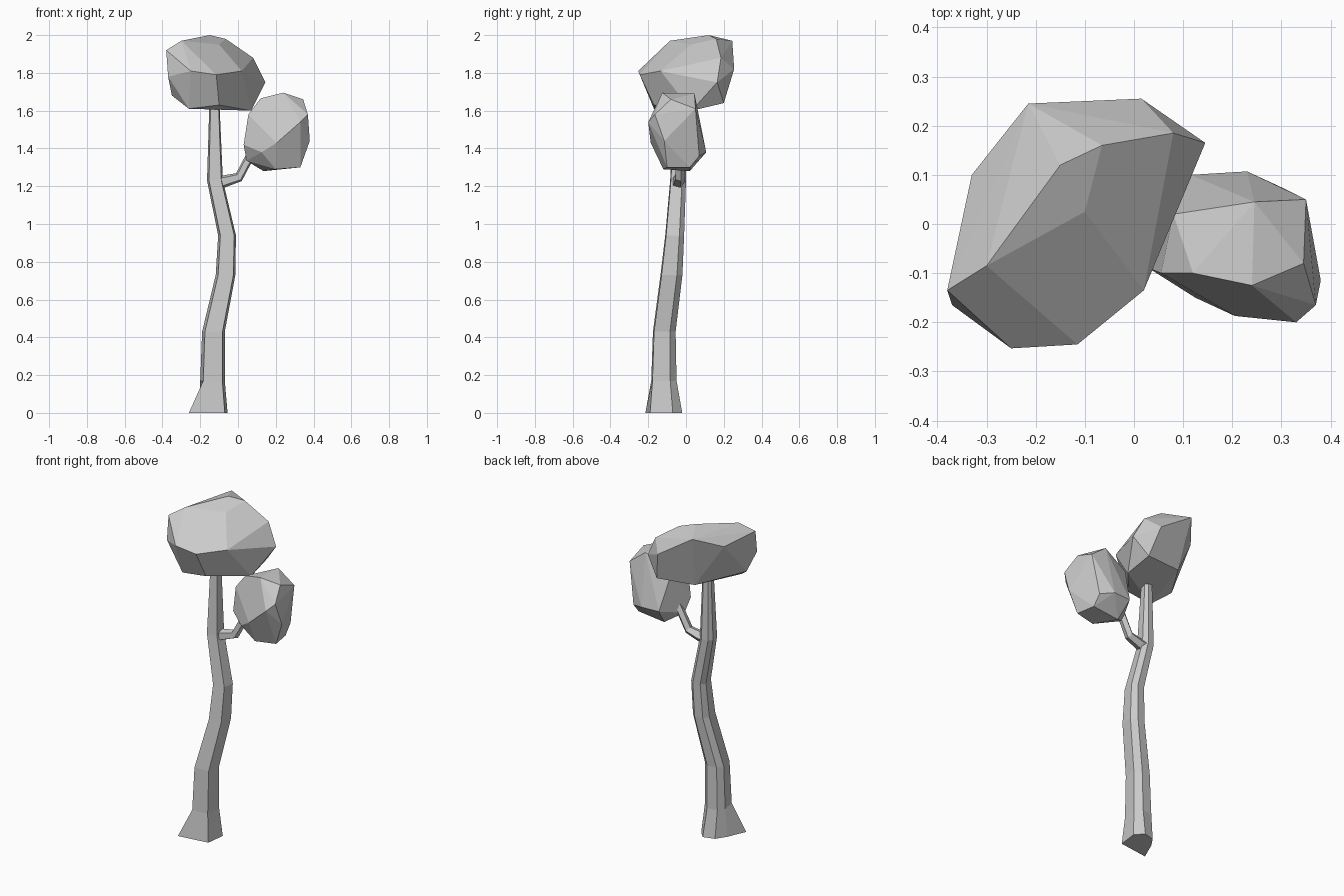
import bpy, bmesh
from mathutils import Vector


def make_object(name, bm):
    bmesh.ops.recalc_face_normals(bm, faces=bm.faces)
    mesh = bpy.data.meshes.new(name)
    bm.to_mesh(mesh)
    bm.free()
    obj = bpy.data.objects.new(name, mesh)
    bpy.context.collection.objects.link(obj)
    return obj


def loft(name, rings):
    bm = bmesh.new()
    loops = [[bm.verts.new(p) for p in ring] for ring in rings]
    n = len(loops[0])
    for a, b in zip(loops, loops[1:]):
        for i in range(n):
            j = (i + 1) % n
            bm.faces.new((a[i], a[j], b[j], b[i]))
    bm.faces.new(loops[0])
    bm.faces.new(loops[-1])
    return make_object(name, bm)


def faceted_blob(name, points):
    bm = bmesh.new()
    for p in points:
        bm.verts.new(p)
    hull = bmesh.ops.convex_hull(bm, input=bm.verts)
    loose = [v for v in bm.verts if not v.link_faces]
    bmesh.ops.delete(bm, geom=loose, context='VERTS')
    bmesh.ops.dissolve_limit(bm, angle_limit=0.12, verts=bm.verts, edges=bm.edges)
    return make_object(name, bm)


# Six-sided trunk: flared root, then stations (x, y, z, half width, half depth)
section = [(-0.75, -1), (0.8, -0.9), (1, 0.5), (0.4, 1), (-0.6, 0.9), (-1, 0.3)]
root = [(-0.26, -0.215, 0), (-0.07, -0.19, 0), (-0.055, -0.07, 0),
        (-0.10, -0.02, 0), (-0.17, -0.04, 0), (-0.21, -0.10, 0)]
stations = [(-0.135, -0.117, 0.17, 0.065, 0.067), (-0.13, -0.115, 0.43, 0.06, 0.06),
            (-0.066, -0.077, 0.73, 0.052, 0.058), (-0.058, -0.06, 0.94, 0.047, 0.05),
            (-0.122, -0.042, 1.23, 0.042, 0.042), (-0.125, -0.035, 1.66, 0.026, 0.026)]
loft("trunk", [root] + [[(x + u * rx, y + v * ry, z) for u, v in section]
                        for x, y, z, rx, ry in stations])

# Side branch: five-sided elbow bending up into the small crown
path = [(-0.125, -0.04, 1.225, 0.036), (-0.075, -0.04, 1.225, 0.034),
        (0.005, -0.035, 1.248, 0.027), (0.085, -0.03, 1.40, 0.024)]
directions = [(1, 0, 0.05), (1, 0, 0.1), (0.85, 0, 0.6), (0.5, 0, 1)]
pent = [(1, 0), (0.31, 0.95), (-0.81, 0.59), (-0.81, -0.59), (0.31, -0.95)]
rings = []
for (x, y, z, r), d in zip(path, directions):
    q = Vector(d).to_track_quat('Z', 'Y')
    rings.append([Vector((x, y, z)) + q @ Vector((u * r, v * r, 0)) for u, v in pent])
loft("branch", rings)

# Large upper crown
faceted_blob("large_crown", [
    (-0.30, -0.085, 1.97), (-0.15, 0.12, 2.0), (-0.10, 0.025, 1.95),
    (-0.065, 0.16, 1.98), (-0.215, 0.245, 1.97), (0.08, 0.185, 1.88),
    (-0.38, -0.135, 1.92), (-0.25, -0.253, 1.81), (-0.115, -0.245, 1.79),
    (0.02, -0.135, 1.81), (0.145, 0.165, 1.75), (0.015, 0.255, 1.82),
    (-0.33, 0.10, 1.90), (-0.37, -0.165, 1.78),
    (-0.35, -0.09, 1.68), (-0.26, -0.17, 1.61), (-0.10, -0.17, 1.63),
    (0.07, 0.03, 1.60), (0.06, 0.20, 1.64), (-0.18, 0.17, 1.65)])

# Small side crown
faceted_blob("small_crown", [
    (0.245, 0.045, 1.69), (0.24, -0.125, 1.695), (0.345, -0.08, 1.66),
    (0.35, 0.05, 1.61), (0.08, 0.02, 1.61), (0.055, -0.10, 1.58),
    (0.12, -0.10, 1.665), (0.37, -0.165, 1.58), (0.33, -0.20, 1.54),
    (0.205, -0.187, 1.43), (0.38, -0.115, 1.44), (0.33, -0.10, 1.30),
    (0.20, -0.12, 1.29), (0.135, 0.02, 1.28), (0.045, -0.05, 1.335),
    (0.03, -0.09, 1.42), (0.115, 0.10, 1.38), (0.23, 0.107, 1.38),
    (0.31, 0.07, 1.36), (0.31, 0.02, 1.30), (0.125, -0.15, 1.38)])
